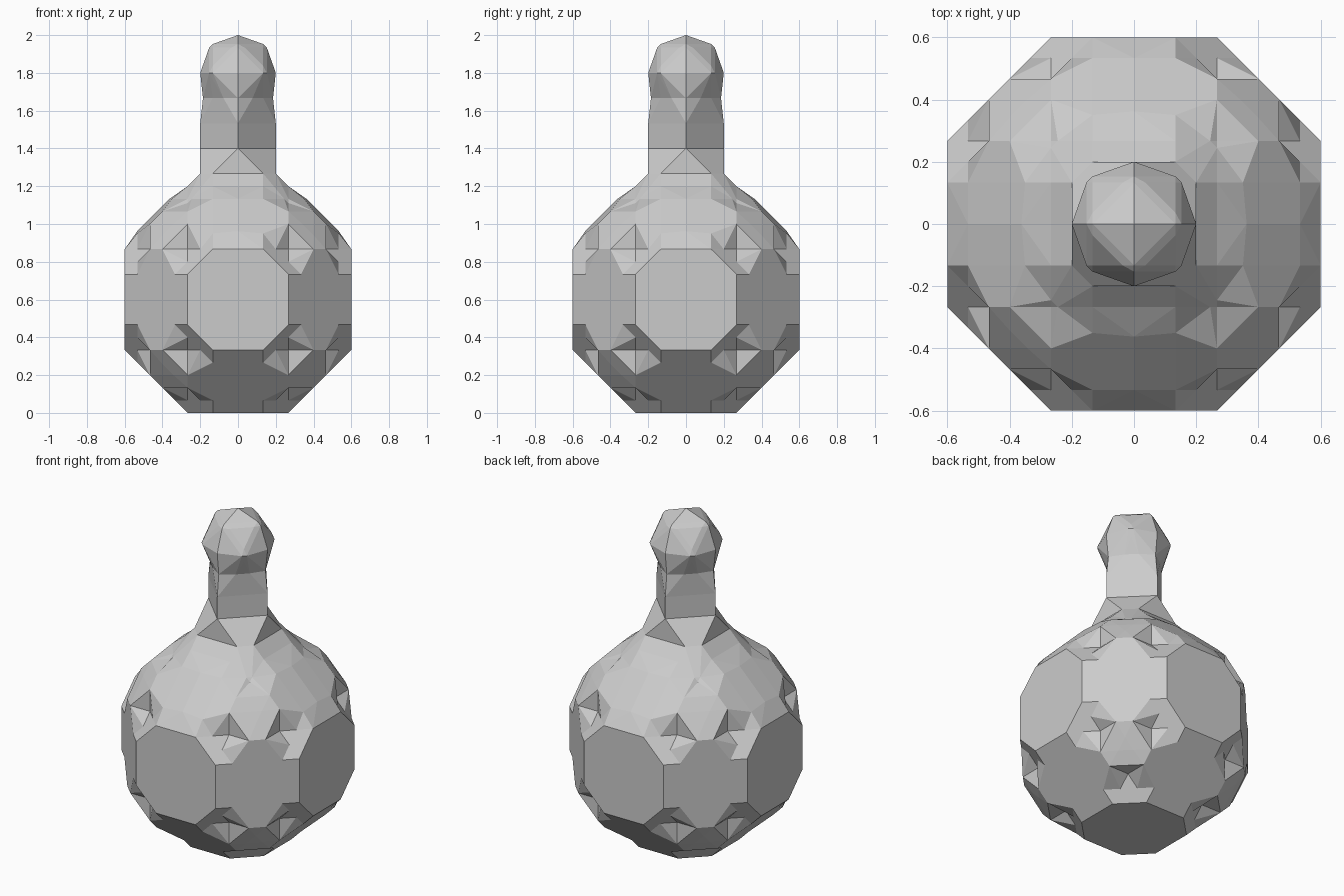
import bpy, bmesh, math
from itertools import product
from mathutils import Vector

if "Cube" in bpy.data.objects:
    bpy.data.objects.remove(bpy.data.objects["Cube"])

H = 2 / 15          # lattice spacing
CENTRE = 0.6        # height of the body centre


def body(i, j, k):
    """Blocky ball, with a softer rounded shoulder in the upper part."""
    d2 = i * i + j * j + k * k
    if d2 <= 22:
        return -0.5
    soft = k >= 3 or min(abs(i), abs(j), abs(k)) >= 3
    return min(0.5, math.sqrt(d2) - 4.8) if soft else 0.5


def neck(i, j, k):
    """Square collar, then a diamond-section stem that thins at the top."""
    if k == 5 and max(abs(i), abs(j)) <= 1:
        return -0.5
    if 4 <= k <= 8 and abs(i) + abs(j) <= 1:
        return -0.32 if k == 8 and abs(i) + abs(j) == 1 else -0.5
    return 0.5


def knob(i, j, k):
    """Small round ball on top of the neck."""
    return max(-0.5, min(0.5, math.sqrt(i * i + j * j + (k - 9) ** 2) - 1.5))


def field(p):
    return min(body(*p), neck(*p), knob(*p))


def cell_faces(base):
    """Surface triangles of one lattice cell, from the hull of its solid part."""
    corners = [tuple(b + o for b, o in zip(base, off)) for off in product((0, 1), repeat=3)]
    val = {c: field(c) for c in corners}
    solid = [c for c in corners if val[c] < 0]
    if len(solid) in (0, 8):
        return []
    pts = [Vector(c) for c in solid]
    for a in solid:
        for b in corners:
            if val[b] >= 0 and sum(abs(x - y) for x, y in zip(a, b)) == 1:
                pts.append(Vector(a).lerp(Vector(b), val[a] / (val[a] - val[b])))
    hull = bmesh.new()
    for p in pts:
        hull.verts.new(p)
    bmesh.ops.convex_hull(hull, input=hull.verts[:])
    tris = []
    for f in hull.faces:
        c = f.calc_center_median()
        if all(1e-4 < c[n] - base[n] < 1 - 1e-4 for n in range(3)):
            tris.append([v.co.copy() for v in f.verts])
    hull.free()
    return tris


# Fused body, neck and knob
bm = bmesh.new()
for base in product(range(-6, 6), range(-6, 6), range(-6, 12)):
    for tri in cell_faces(base):
        bm.faces.new([bm.verts.new((p.x * H, p.y * H, p.z * H + CENTRE)) for p in tri])
bmesh.ops.remove_doubles(bm, verts=bm.verts[:], dist=1e-4)
bmesh.ops.recalc_face_normals(bm, faces=bm.faces[:])
mesh = bpy.data.meshes.new("round_bottle")
bm.to_mesh(mesh)
bm.free()
bpy.context.collection.objects.link(bpy.data.objects.new("round_bottle", mesh))
